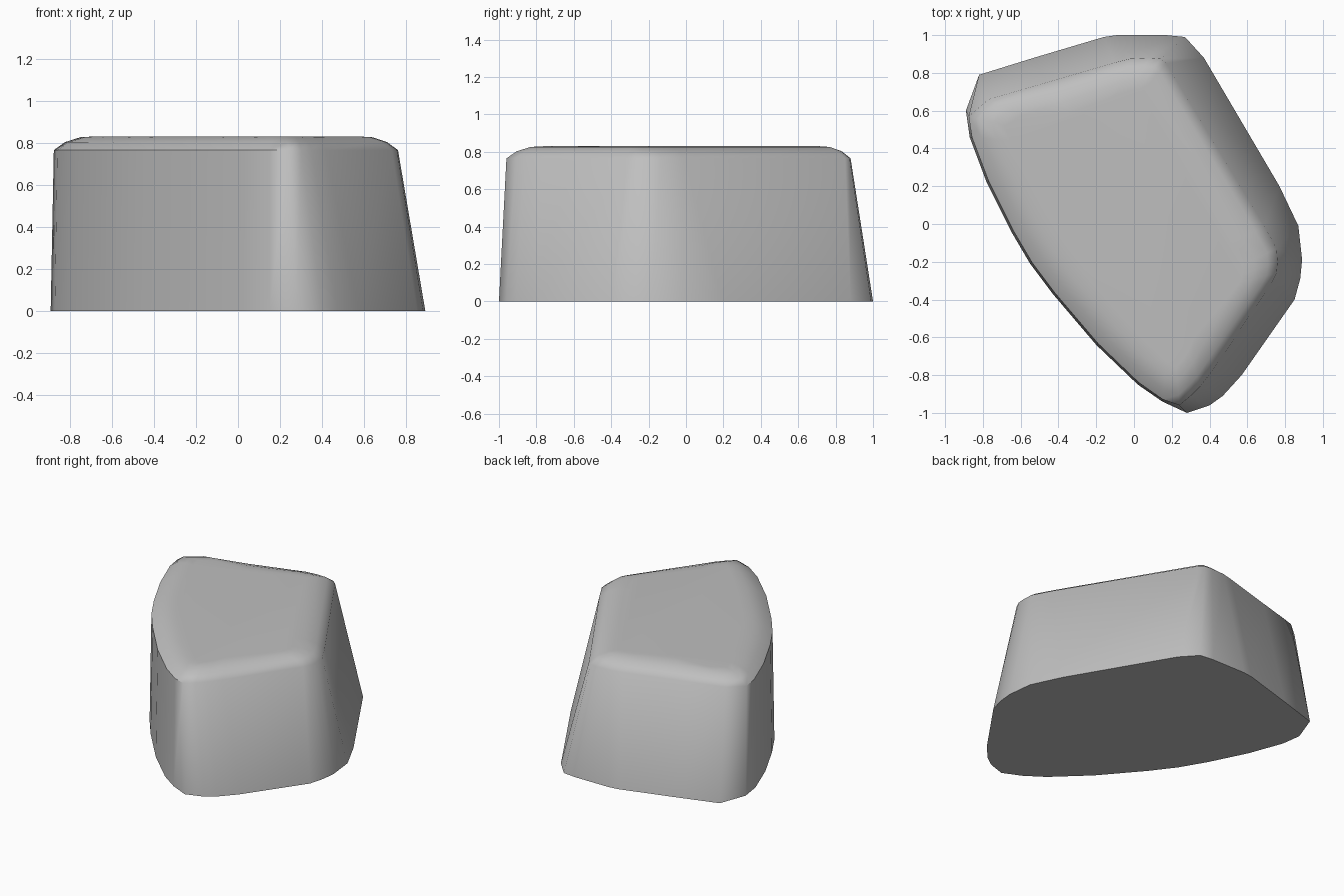
import bpy
import bmesh
import math
from mathutils import Vector

default_cube = bpy.data.objects.get("Cube")
if default_cube:
    bpy.data.objects.remove(default_cube, do_unlink=True)

# Sloping sides: each entry is a ground point and the matching shoulder point
SLOPING = [
    ((.28, -1), (.24, -.96)), ((.4, -.96), (.30, -.91)),
    ((.47, -.91), (.35, -.86)), ((.57, -.8), (.42, -.77)),
    ((.85, -.4), (.73, -.31)), ((.88, -.29), (.755, -.26)),
    ((.89, -.19), (.76, -.2)), ((.87, -.01), (.755, -.13)),
    ((.77, .2), (.69, -.01)), ((.37, .88), (.17, .85)),
    ((.27, .99), (.14, .875)), ((.17, 1), (.08, .88)),
    ((-.09, 1), (-.02, .875)), ((-.16, .99), (-.1, .855)),
    ((-.53, .88), (-.46, .75)), ((-.82, .79), (-.77, .66)),
    ((-.89, .6), (-.875, .57)),
]
# Nearly upright curved side: ground points only
UPRIGHT = [(-.87, .46), (-.78, .22), (-.65, -.04), (-.55, -.21), (-.43, -.37),
           (-.2, -.64), (.02, -.85), (.15, -.94)]

# The long axis of the block, used to draw outlines inwards
SPINE_START, SPINE_END = Vector((.2, -.4)), Vector((-.2, .4))


def draw_in(point, distance):
    """Move an outline point towards the closest point of the spine."""
    point = Vector(point)
    axis = SPINE_END - SPINE_START
    t = (point - SPINE_START).dot(axis) / axis.length_squared
    target = SPINE_START + axis * min(1, max(0, t))
    return point + (target - point).normalized() * distance


def add_ring(bm, outline, height):
    return [bm.verts.new((p[0], p[1], height)) for p in outline]


def bridge(bm, lower, upper):
    count = len(lower)
    for i in range(count):
        j = (i + 1) % count
        bm.faces.new((lower[i], lower[j], upper[j], upper[i]))


def make_material(name, colour):
    material = bpy.data.materials.new(name)
    material.use_nodes = True
    material.diffuse_color = colour
    shader = next(n for n in material.node_tree.nodes if n.type == 'BSDF_PRINCIPLED')
    shader.inputs["Base Color"].default_value = colour
    return material


ground = [pair[0] for pair in SLOPING] + UPRIGHT
shoulder = [pair[1] for pair in SLOPING] + [draw_in(p, .012) for p in UPRIGHT]

# Stone block: tapering wall, rounded shoulder, flat top and base
bm = bmesh.new()
rings = [add_ring(bm, ground, 0), add_ring(bm, shoulder, .765)]
for inset, height in ((.055, .803), (.13, .826), (.2, .83)):
    rings.append(add_ring(bm, [draw_in(p, inset) for p in shoulder], height))
for lower, upper in zip(rings, rings[1:]):
    bridge(bm, lower, upper)
bm.faces.new(rings[-1])
bm.faces.new(list(reversed(rings[0])))
bmesh.ops.recalc_face_normals(bm, faces=bm.faces)

mesh = bpy.data.meshes.new("stone_block")
bm.to_mesh(mesh)
bm.free()
mesh.materials.append(make_material("stone grey", (.52, .52, .52, 1)))
stone = bpy.data.objects.new("stone_block", mesh)
bpy.context.collection.objects.link(stone)

# Smooth shading with a crisp base edge
bpy.ops.object.select_all(action='DESELECT')
stone.select_set(True)
bpy.context.view_layer.objects.active = stone
bpy.ops.object.shade_smooth_by_angle(angle=math.radians(50))
